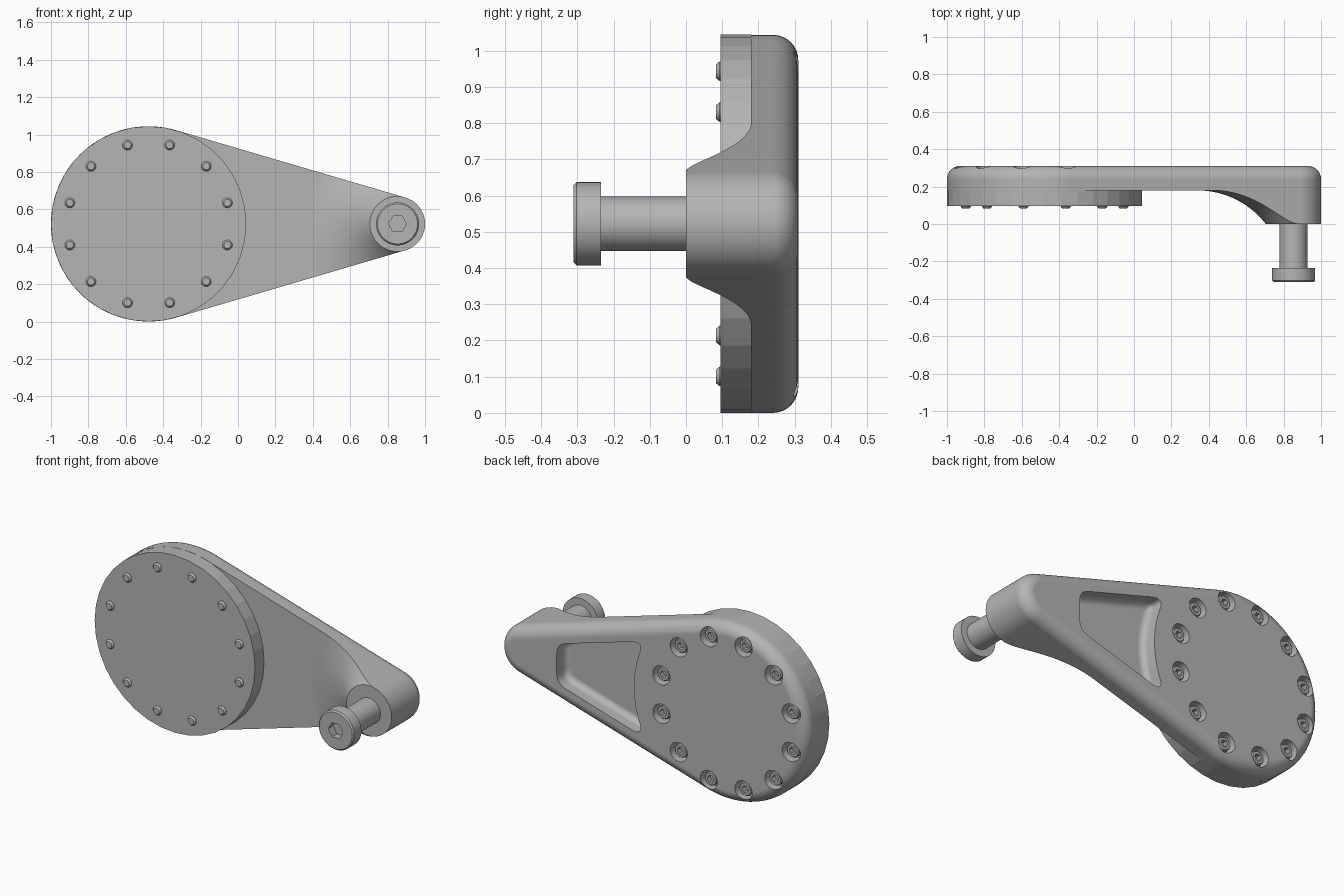
import bpy, bmesh
from math import sin, cos, pi, asin, acos, sqrt, radians
from mathutils import Vector

if "Cube" in bpy.data.objects:
    bpy.data.objects.remove(bpy.data.objects["Cube"])

CZ = 0.522                    # height of the centre line
DX, DR = -0.478, 0.522        # large disc end
BX, BR = 0.853, 0.147         # small boss end
TILT = asin((DR - BR) / (BX - DX))

grey = bpy.data.materials.new("dark_grey")
grey.diffuse_color = (0.46, 0.46, 0.46, 1)
grey.use_nodes = True
grey.node_tree.nodes["Principled BSDF"].inputs["Base Color"].default_value = grey.diffuse_color


def loft(bm, rings):
    """Skin a list of equal-length point rings and cap both ends."""
    vs = [[bm.verts.new(p) for p in ring] for ring in rings]
    n = len(rings[0])
    for a, b in zip(vs, vs[1:]):
        for i in range(n):
            j = (i + 1) % n
            bm.faces.new((a[i], a[j], b[j], b[i]))
    bm.faces.new(vs[0][::-1])
    bm.faces.new(vs[-1])


def circle(x, z, r, y, n=64, hexagon=False):
    pts = []
    for i in range(n):
        a = 2 * pi * i / n
        k = cos(pi / 6) / cos(a % (pi / 3) - pi / 6) if hexagon else 1
        pts.append((x + r * k * cos(a), y, z + r * k * sin(a)))
    return pts


def outline(inset, y):
    """Two circles joined by their tangent lines."""
    pts, s = [], pi / 2 - TILT
    for x, r, a0, a1, n in ((BX, BR, -s, s, 32), (DX, DR, s, 2 * pi - s, 56)):
        for i in range(n + 1):
            a = a0 + (a1 - a0) * i / n
            pts.append((x + (r - inset) * cos(a), y, CZ + (r - inset) * sin(a)))
    return pts


def finish(name, bm):
    bmesh.ops.recalc_face_normals(bm, faces=bm.faces)
    me = bpy.data.meshes.new(name)
    bm.to_mesh(me)
    bm.free()
    me.materials.append(grey)
    ob = bpy.data.objects.new(name, me)
    bpy.context.collection.objects.link(ob)
    return ob


def lofted(name, rings):
    bm = bmesh.new()
    loft(bm, rings)
    return finish(name, bm)


def activate(ob):
    bpy.ops.object.select_all(action='DESELECT')
    ob.select_set(True)
    bpy.context.view_layer.objects.active = ob


def cut(ob, cutter):
    cutter.hide_render = True
    m = ob.modifiers.new("cut", 'BOOLEAN')
    m.operation, m.solver, m.object = 'DIFFERENCE', 'EXACT', cutter
    activate(ob)
    bpy.ops.object.modifier_apply(modifier=m.name)
    bpy.data.objects.remove(cutter)


# crank arm with rounded back rim
F = 0.07
rings = [outline(0, 0)]
for i in range(9):
    a = pi / 2 * i / 8
    rings.append(outline(F * (1 - cos(a)), 0.31 - F + F * sin(a)))
arm = lofted("crank_arm", rings)

# thin the arm, leaving a concave flare around the boss
RO, Y0 = 0.515, 0.18
w = RO - BR - 0.001
R = (w * w + Y0 * Y0) / (2 * Y0)
prof = [(BR + 0.001, -0.1)]
for i in range(13):
    r = BR + 0.001 + w * i / 12
    prof.append((r, Y0 - R + sqrt(R * R - (RO - r) ** 2)))
prof += [(2.2, Y0), (2.2, -0.1)]
bm = bmesh.new()
vs = [[bm.verts.new(p) for p in circle(BX, CZ, r, y, 96)] for r, y in prof]
for a, b in zip(vs, vs[1:] + vs[:1]):
    for i in range(96):
        j = (i + 1) % 96
        bm.faces.new((a[i], a[j], b[j], b[i]))
cut(arm, finish("flare_cutter", bm))


# pocket in the back: arc beside the disc, straight sides, round corners
def rounded(prev, corner, nxt, n=8):
    return [prev * (1 - t) ** 2 + corner * 2 * t * (1 - t) + nxt * t * t
            for t in (i / n for i in range(n + 1))]


def shrink(pts, d):
    out, n = [], len(pts)
    for i, p in enumerate(pts):
        t = (pts[(i + 1) % n] - pts[i - 1]).normalized()
        out.append(p + Vector((-t.y, t.x)) * d)
    return out


INSET, PR, PX = 0.10, 0.60, 0.625
spread = pi / 2 - TILT - acos((DR - INSET) / PR)
on_arc = lambda t: Vector((DX + PR * cos(t), PR * sin(t)))
h = (DR - INSET - sin(TILT) * (PX - DX)) / cos(TILT)
slope = Vector((cos(TILT), -sin(TILT)))
A, B = on_arc(spread), Vector((PX, h))
t1 = spread - 0.10 / PR
half = [on_arc(t1 * i / 5) for i in range(5)]
half += rounded(on_arc(t1), A, A + slope * 0.10)
half += rounded(B - slope * 0.06, B, B - Vector((0, 0.06)))
flip = [Vector((p.x, -p.y)) for p in half[:0:-1]]
shape = (half + flip)[::-1]      # counter-clockwise
G, FLOOR = 0.035, 0.22
rings = []
for i in range(7):
    a = pi / 2 * i / 6
    rings.append((G * (1 - sin(a)), FLOOR + G * (1 - cos(a))))
rings.append((0, 0.4))
cut(arm, lofted("pocket_cutter", [[(p.x, y, CZ + p.y) for p in shrink(shape, d)]
                                  for d, y in rings]))

# counterbores for the screws
spots = [(DX + 0.436 * cos(radians(15 + 30 * k)),
          CZ + 0.436 * sin(radians(15 + 30 * k))) for k in range(12)]
bm = bmesh.new()
for x, z in spots:
    loft(bm, [circle(x, z, 0.056, 0.245, 32), circle(x, z, 0.056, 0.4, 32)])
cut(arm, finish("counterbore_cutter", bm))

# faceted cover disc on the front
disc = lofted("cover_disc", [circle(DX, CZ, r, y, 36) for r, y in (
    (DR, 0.095), (DR, 0.18), (DR - 0.03, 0.18), (DR - 0.03, 0.185))])

# socket screws through the disc
screw = lofted("screw_1", [circle(0, 0, r, y, 24, hx) for r, y, hx in (
    (0.019, 0.083, 0), (0.027, 0.093, 0), (0.027, 0.24, 0), (0.040, 0.24, 0),
    (0.040, 0.287, 0), (0.035, 0.293, 0), (0.022, 0.293, 1), (0.022, 0.265, 1))])
screws = [screw]
for k in range(1, 12):
    c = screw.copy()
    c.name = "screw_%d" % (k + 1)
    bpy.context.collection.objects.link(c)
    screws.append(c)
for s, (x, z) in zip(screws, spots):
    s.location = (x, 0, z)

# handle pin with socket head
pin = lofted("handle_pin", [circle(BX, CZ, r, y, 48, hx) for r, y, hx in (
    (0.075, 0.03, 0), (0.075, -0.235, 0), (0.115, -0.235, 0),
    (0.115, -0.302, 0), (0.107, -0.31, 0), (0.048, -0.31, 1), (0.048, -0.265, 1))])

# smooth shading with flat faces kept flat; the disc stays faceted
for ob in (arm, screw, pin):
    activate(ob)
    bpy.ops.object.shade_smooth_by_angle(angle=radians(30))
wn = arm.modifiers.new("flat_normals", 'WEIGHTED_NORMAL')
wn.keep_sharp = True
